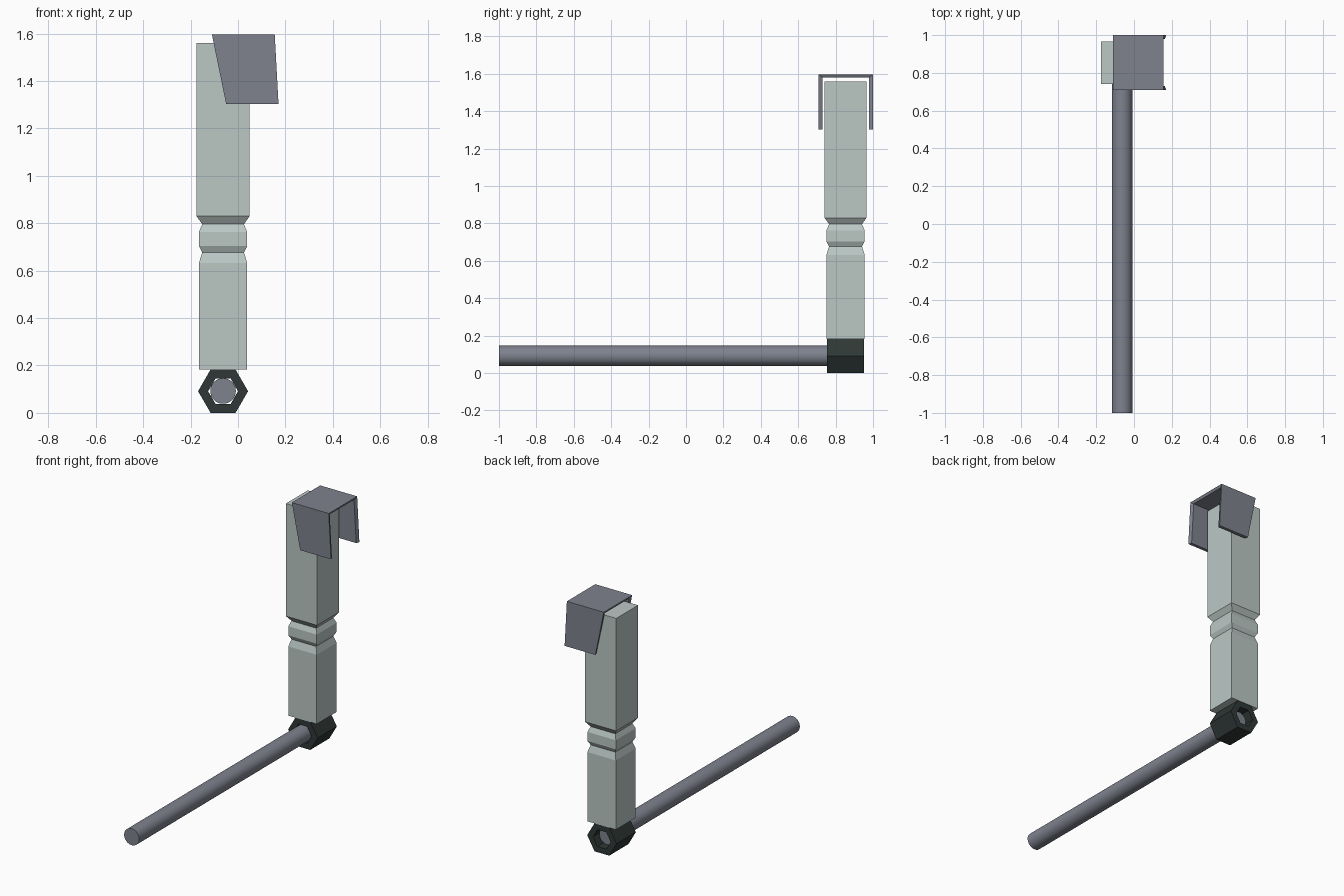
import bpy, bmesh, math
from mathutils import Vector

if "Cube" in bpy.data.objects:
    bpy.data.objects.remove(bpy.data.objects["Cube"])

CX, CY = -0.063, 0.853   # shared axis of the post and nut


def material(name, rgba):
    m = bpy.data.materials.new(name)
    m.diffuse_color = rgba
    m.use_nodes = True
    m.node_tree.nodes["Principled BSDF"].inputs["Base Color"].default_value = m.diffuse_color
    return m


steel = material("grey steel", (0.21, 0.225, 0.27, 1))
pale = material("pale grey green", (0.50, 0.58, 0.56, 0.88))
dark = material("dark green black", (0.028, 0.039, 0.037, 1))


def make(name, verts, faces, mat):
    me = bpy.data.meshes.new(name)
    me.from_pydata(verts, [], faces)
    bm = bmesh.new()
    bm.from_mesh(me)
    bmesh.ops.recalc_face_normals(bm, faces=bm.faces)
    bm.to_mesh(me)
    bm.free()
    me.materials.append(mat)
    ob = bpy.data.objects.new(name, me)
    bpy.context.collection.objects.link(ob)
    return ob


def bands(rings, n, closed=False):
    """Quads joining consecutive rings of n points."""
    count = rings if closed else rings - 1
    return [(r * n + i, r * n + (i + 1) % n,
             (r + 1) % rings * n + (i + 1) % n, (r + 1) % rings * n + i)
            for r in range(count) for i in range(n)]


# square post: (height, half width) sections with two grooves
profile = [(0.183, 0.102), (0.632, 0.102), (0.677, 0.088), (0.704, 0.102),
           (0.763, 0.102), (0.796, 0.088), (0.83, 0.112), (1.56, 0.112)]
verts = [(CX + sx * h, CY + sy * h, z) for z, h in profile
         for sx, sy in ((-1, -1), (1, -1), (1, 1), (-1, 1))]
top = len(verts) - 4
make("post", verts, bands(len(profile), 4) + [(0, 1, 2, 3), tuple(range(top, top + 4))], pale)


# hexagonal nut with a hexagonal through hole, axis along y
def hexagon(r, y):
    return [(CX + r * math.cos(i * math.pi / 3), y, 0.0915 + r * math.sin(i * math.pi / 3))
            for i in range(6)]


make("hex_nut", hexagon(0.1055, 0.755) + hexagon(0.1055, 0.952)
     + hexagon(0.063, 0.952) + hexagon(0.063, 0.755), bands(4, 6, True), dark)

# long round rod ending inside the nut
y0, y1 = -1.0, 0.9
bpy.ops.mesh.primitive_cylinder_add(vertices=32, radius=0.054, depth=y1 - y0,
                                    location=(CX, (y0 + y1) / 2, 0.0925),
                                    rotation=(math.pi / 2, 0, 0))
rod = bpy.context.object
rod.name = "rod"
rod.data.materials.append(steel)
bpy.ops.object.shade_smooth_by_angle(angle=math.radians(40))

# folded bracket: section across y, outer skin and inner skin
t = 0.021


def strip(ya, yb, z_top, inset):
    rows = []
    for y, z in ((ya, 1.303), (ya, z_top), (yb, z_top), (yb, 1.303)):
        x0, x1 = (-0.05, 0.171) if z < 1.4 else (-0.11, 0.155)
        rows.append([(x0 + inset, y, z), (x1 - inset, y, z)])
    return rows


outer = strip(0.709, 1.0, 1.596, 0)
inner = strip(0.709 + t, 1.0 - t, 1.58, 0.008)
verts = [p for o, i in zip(outer, inner) for p in (o[0], o[1], i[1], i[0])]
make("bracket", verts, bands(4, 4) + [(0, 1, 2, 3), (12, 13, 14, 15)], steel)
